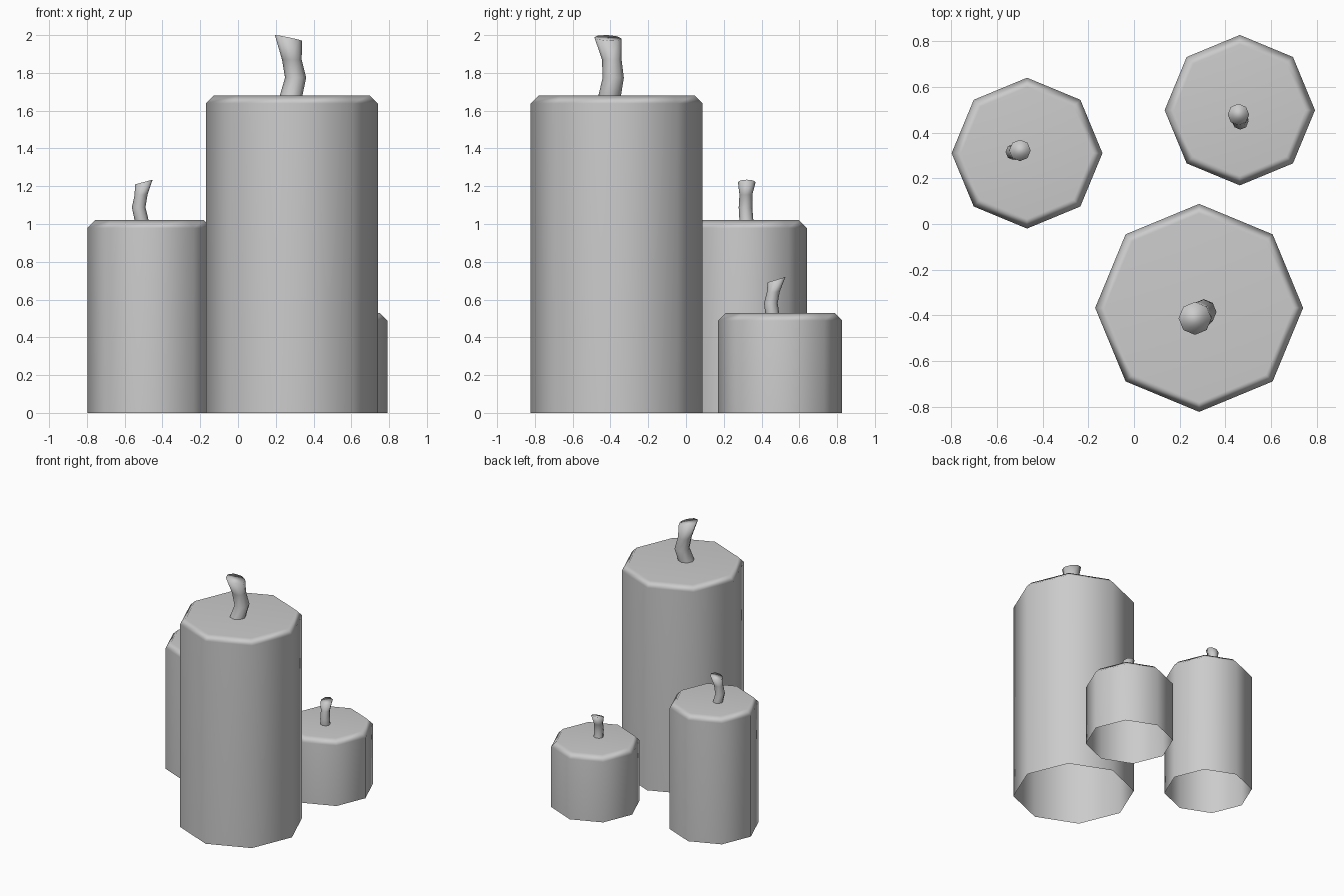
import bpy, bmesh
from math import cos, sin, pi

if "Cube" in bpy.data.objects:
    bpy.data.objects.remove(bpy.data.objects["Cube"])

SIDES = 8


def loft(name, rings):
    """Skin octagonal rings (centre, radius, slope_x, slope_y), capped on top, open below."""
    bm = bmesh.new()
    loops = []
    for (x, y, z), r, sx, sy in rings:
        loop = []
        for i in range(SIDES):
            dx, dy = r * cos(2 * pi * i / SIDES), r * sin(2 * pi * i / SIDES)
            loop.append(bm.verts.new((x + dx, y + dy, z + sx * dx + sy * dy)))
        loops.append(loop)
    for a, b in zip(loops, loops[1:]):
        for i in range(SIDES):
            j = (i + 1) % SIDES
            bm.faces.new((a[i], a[j], b[j], b[i]))
    bm.faces.new(loops[-1])
    for f in bm.faces:
        f.smooth = True
    mesh = bpy.data.meshes.new(name)
    bm.to_mesh(mesh)
    bm.free()
    obj = bpy.data.objects.new(name, mesh)
    bpy.context.collection.objects.link(obj)
    return obj


def candle(name, x, y, radius, height, wick, tip_slope):
    # wax body with a chamfered top rim
    c = 0.042
    body = loft(name + "_candle", [
        ((x, y, 0), radius, 0, 0),
        ((x, y, height - c), radius, 0, 0),
        ((x, y, height), radius - c, 0, 0)])
    body.modifiers.new("rim_shading", 'WEIGHTED_NORMAL')
    # crooked wick with a slanted, flared tip
    rings = [((px, py, pz), r, 0, 0) for px, py, pz, r in wick]
    rings[-1] = (rings[-1][0], rings[-1][1], *tip_slope)
    loft(name + "_wick", rings)


candle("tall", 0.285, -0.367, 0.455, 1.68,
       [(0.28, -0.405, 1.675, 0.06), (0.305, -0.385, 1.775, 0.056),
        (0.285, -0.393, 1.87, 0.052), (0.267, -0.413, 1.985, 0.072)],
       (-0.21, -0.05))
candle("medium", -0.468, 0.31, 0.33, 1.02,
       [(-0.509, 0.32, 1.015, 0.037), (-0.526, 0.315, 1.088, 0.036),
        (-0.513, 0.317, 1.155, 0.034), (-0.499, 0.322, 1.222, 0.047)],
       (0.27, 0.0))
candle("short", 0.463, 0.498, 0.329, 0.53,
       [(0.463, 0.457, 0.525, 0.037), (0.465, 0.449, 0.58, 0.036),
        (0.46, 0.462, 0.64, 0.034), (0.457, 0.479, 0.705, 0.047)],
       (0.0, 0.3))
